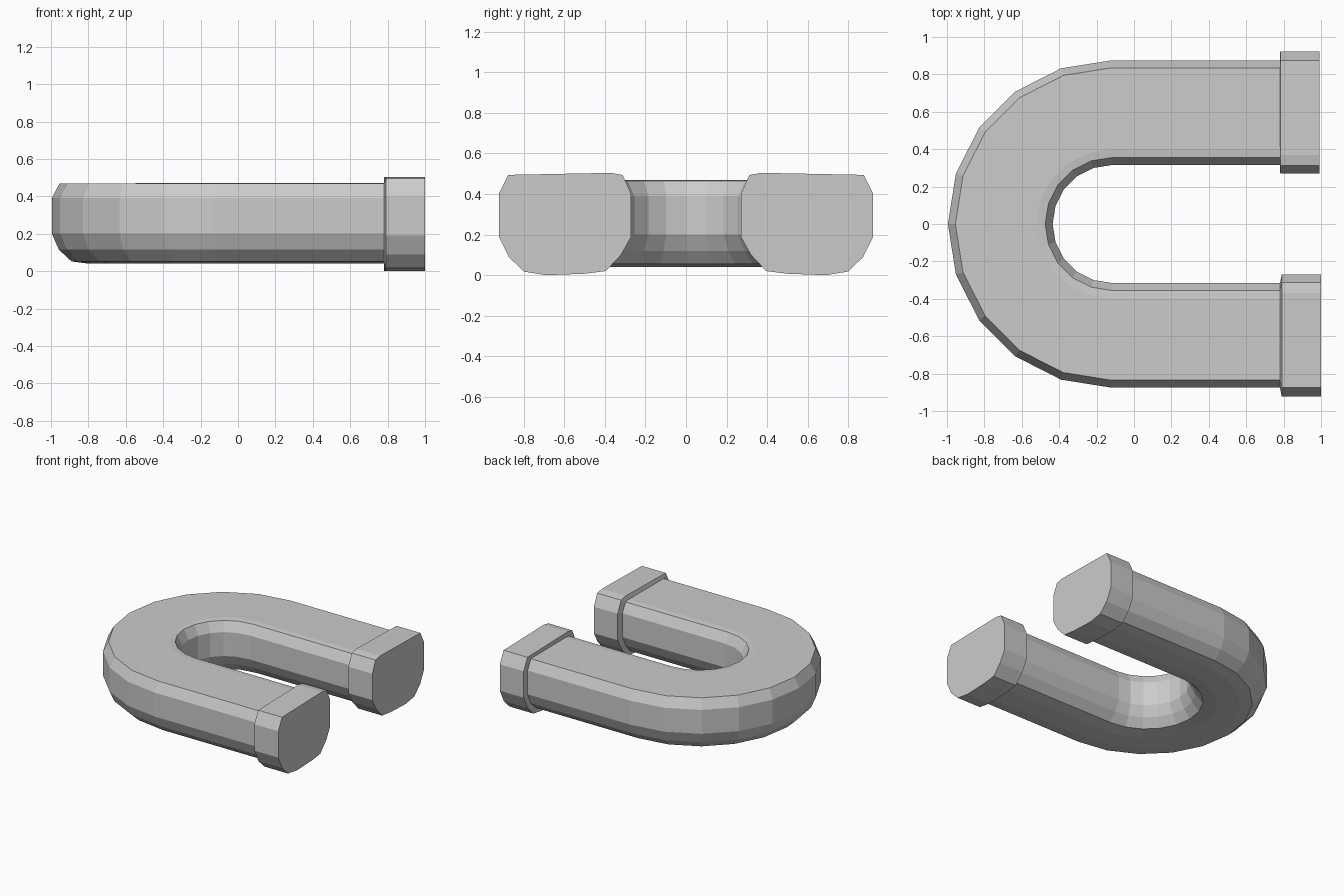
import bpy, bmesh
from math import sin, cos, pi

if "Cube" in bpy.data.objects:
    bpy.data.objects.remove(bpy.data.objects["Cube"])

CX = -0.12   # centre of the bend
# cross-sections as (distance from the centre line, height)
TUBE = [(0.875, 0.39), (0.875, 0.20), (0.838, 0.115), (0.77, 0.052), (0.68, 0.04),
        (0.51, 0.04), (0.41, 0.055), (0.355, 0.12), (0.315, 0.20), (0.315, 0.39),
        (0.355, 0.465), (0.40, 0.47), (0.835, 0.468)]
CAP = [(0.922, 0.40), (0.922, 0.19), (0.873, 0.09), (0.80, 0.018), (0.69, 0.0),
       (0.50, 0.007), (0.395, 0.02), (0.32, 0.10), (0.27, 0.19), (0.27, 0.40),
       (0.312, 0.493), (0.37, 0.504), (0.875, 0.494)]


def loft(name, rings, close_end=False):
    """Skin a list of vertex rings; optionally fill the last one."""
    bm = bmesh.new()
    loops = [[bm.verts.new(p) for p in ring] for ring in rings]
    n = len(loops[0])
    for a, b in zip(loops, loops[1:]):
        for i in range(n):
            j = (i + 1) % n
            bm.faces.new((a[i], a[j], b[j], b[i]))
    if close_end:
        bm.faces.new(loops[-1])
    bmesh.ops.recalc_face_normals(bm, faces=bm.faces)
    # open shells: make sure normals point outward
    top = max(bm.faces, key=lambda f: f.calc_center_median().z)
    if top.normal.z < 0:
        bmesh.ops.reverse_faces(bm, faces=bm.faces)
    mesh = bpy.data.meshes.new(name)
    bm.to_mesh(mesh)
    bm.free()
    ob = bpy.data.objects.new(name, mesh)
    bpy.context.collection.objects.link(ob)
    return ob


def straight(section, x, side):
    return [(x, side * r, z) for r, z in section]


# U-shaped body: straight leg, half-circle bend in ten steps, straight leg
rings = [straight(TUBE, 0.78, 1)]
for k in range(11):
    a = pi / 2 + pi * k / 10
    rings.append([(CX + r * cos(a), r * sin(a), z) for r, z in TUBE])
rings.append(straight(TUBE, 0.78, -1))
loft("magnet_body", rings)

# Thicker end caps, stepping out from the tube
for name, side, shift in (("back_end_cap", 1, -0.008), ("front_end_cap", -1, 0)):
    loft(name, [straight(TUBE, 0.78, side),
                straight(CAP, 0.79 + shift, side),
                straight(CAP, 1.0 + shift, side)], close_end=True)
